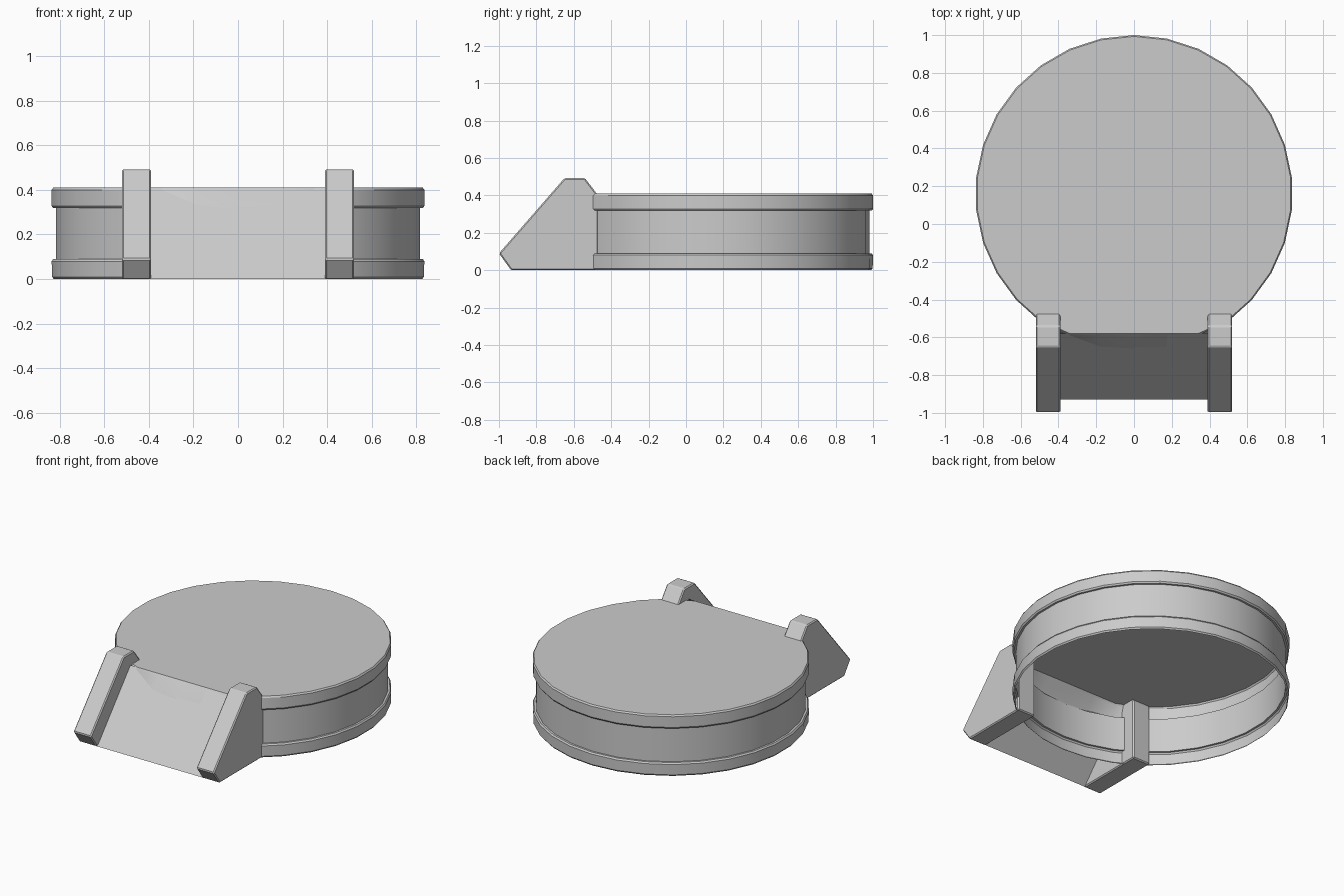
import bpy, bmesh, math

if "Cube" in bpy.data.objects:
    bpy.data.objects.remove(bpy.data.objects["Cube"])

SIDES, CY = 30, 0.16
RAMP_FOOT, RAMP_TOP, HEIGHT = -0.93, -0.58, 0.41


def make_object(name, bm):
    bmesh.ops.recalc_face_normals(bm, faces=bm.faces)
    mesh = bpy.data.meshes.new(name)
    bm.to_mesh(mesh)
    bm.free()
    ob = bpy.data.objects.new(name, mesh)
    bpy.context.collection.objects.link(ob)
    return ob


def smooth(ob, angle=30):
    bpy.ops.object.select_all(action='DESELECT')
    ob.select_set(True)
    bpy.context.view_layer.objects.active = ob
    bpy.ops.object.shade_smooth_by_angle(angle=math.radians(angle))


def ramp_y(z):
    return RAMP_FOOT + (RAMP_TOP - RAMP_FOOT) * z / HEIGHT


# Round platform: open-bottomed shell with two rims, trimmed flat behind the ramp
profile = [(0.83, 0), (0.838, 0.01), (0.84, 0.08), (0.833, 0.09), (0.82, 0.09),
           (0.82, 0.318), (0.833, 0.318), (0.84, 0.328), (0.84, 0.40), (0.833, HEIGHT)]
bm = bmesh.new()
rings = []
for r, z in profile:
    ring = []
    for i in range(SIDES):
        a = 2 * math.pi * i / SIDES
        y = max(CY + r * math.cos(a), ramp_y(z))
        ring.append(bm.verts.new((r * math.sin(a), y, z)))
    rings.append(ring)
for low, high in zip(rings, rings[1:]):
    for i in range(SIDES):
        j = (i + 1) % SIDES
        bm.faces.new((low[i], low[j], high[j], high[i]))
bm.faces.new(rings[-1])
platform = make_object("round_platform", bm)
smooth(platform)

# Ramp sheet between the side rails
bm = bmesh.new()
bm.faces.new([bm.verts.new(p) for p in ((-0.4, RAMP_FOOT, 0), (0.4, RAMP_FOOT, 0),
                                        (0.4, RAMP_TOP, HEIGHT), (-0.4, RAMP_TOP, HEIGHT))])
ramp = make_object("ramp", bm)

# Pair of bevelled side rails
outline = [(-0.935, 0), (-1.0, 0.09), (-0.65, 0.492), (-0.54, 0.492), (-0.47, 0.40), (-0.47, 0)]
for side, label in ((-1, "left"), (1, "right")):
    bm = bmesh.new()
    face = bm.faces.new([bm.verts.new((side * 0.39, y, z)) for y, z in outline])
    grown = bmesh.ops.extrude_face_region(bm, geom=[face])
    moved = [v for v in grown["geom"] if isinstance(v, bmesh.types.BMVert)]
    bmesh.ops.translate(bm, verts=moved, vec=(side * 0.13, 0, 0))
    rail = make_object(label + "_ramp_rail", bm)
    bevel = rail.modifiers.new("edge_bevel", 'BEVEL')
    bevel.width = 0.007
    bevel.segments = 1
